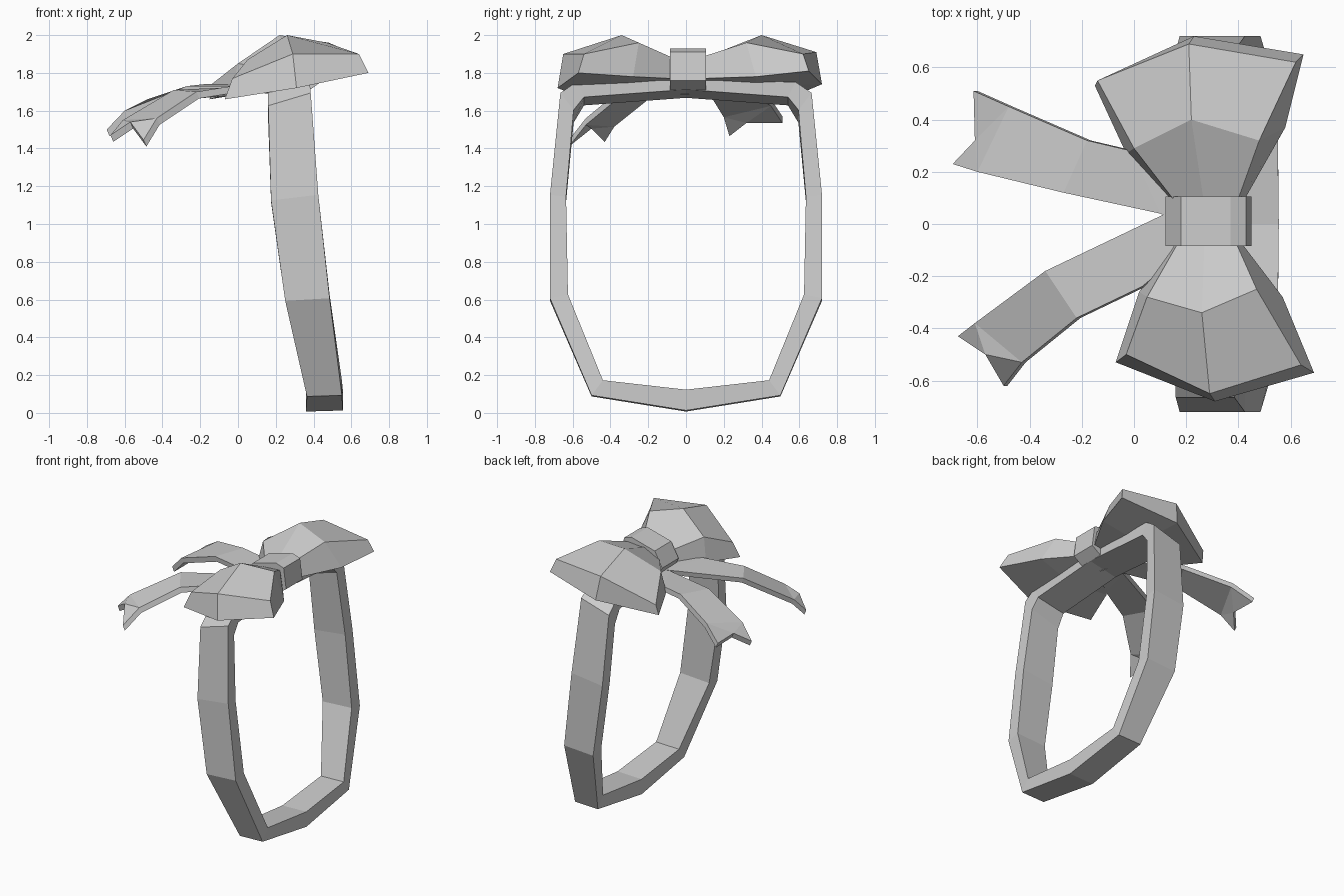
import bpy
import bmesh

default_cube = bpy.data.objects.get("Cube")
if default_cube:
    bpy.data.objects.remove(default_cube, do_unlink=True)

# Single plain grey for the whole piece
grey = bpy.data.materials.new("plain_grey")
grey.use_nodes = True
colour = (0.6, 0.6, 0.6, 1.0)
grey.diffuse_color = colour
grey.node_tree.nodes["Principled BSDF"].inputs["Base Color"].default_value = colour


def finish(bm, name):
    """Turn a bmesh into a flat shaded object with outward normals."""
    bmesh.ops.recalc_face_normals(bm, faces=bm.faces[:])
    mesh = bpy.data.meshes.new(name)
    bm.to_mesh(mesh)
    bm.free()
    mesh.materials.append(grey)
    obj = bpy.data.objects.new(name, mesh)
    bpy.context.scene.collection.objects.link(obj)
    return obj


def bridge(bm, first, second):
    """Join two equal rings of vertices with quads."""
    count = len(first)
    for i in range(count):
        j = (i + 1) % count
        bm.faces.new((first[i], first[j], second[j], second[i]))


def make_rings(bm, sections):
    return [[bm.verts.new(point) for point in section] for section in sections]


# Band: half profile from bottom to top as
# (outer y, outer z, inner y, inner z, left x, right x, tilt)
band_half = [
    (0, 0.01, 0, 0.12, 0.36, 0.555, 0.03),
    (0.5, 0.09, 0.44, 0.17, 0.365, 0.55, 0.03),
    (0.72, 0.6, 0.625, 0.62, 0.25, 0.485, 0.06),
    (0.72, 1.14, 0.635, 1.13, 0.175, 0.425, 0.12),
    (0.665, 1.66, 0.595, 1.57, 0.16, 0.385, 0.3),
    (0.58, 1.73, 0.54, 1.65, 0.16, 0.38, 0.2),
    (0, 1.74, 0, 1.69, 0.16, 0.38, 0.2),
]


def band_section(station, side):
    outer_y, outer_z, inner_y, inner_z, left, right, tilt = station
    lift = tilt * (right - left) / 2
    return [
        (left, side * outer_y, outer_z - lift),
        (right, side * outer_y, outer_z + lift),
        (right, side * inner_y, inner_z + lift),
        (left, side * inner_y, inner_z - lift),
    ]


bm = bmesh.new()
sections = [band_section(station, 1) for station in band_half]
sections += [band_section(station, -1) for station in reversed(band_half[1:-1])]
rings = make_rings(bm, sections)
for index, ring in enumerate(rings):
    bridge(bm, ring, rings[(index + 1) % len(rings)])
finish(bm, "band")


# Bow loops: rings run top left, top middle, top right,
# then bottom right, bottom middle, bottom left
def bow_loop(name, side, middle, outer):
    root = [
        (0.17, side * 0.07, 1.82), (0.27, side * 0.07, 1.87),
        (0.39, side * 0.07, 1.88), (0.41, side * 0.07, 1.77),
        (0.28, side * 0.07, 1.73), (0.16, side * 0.07, 1.71),
    ]
    bm = bmesh.new()
    rings = make_rings(bm, [root, middle, outer])
    for first, second in zip(rings, rings[1:]):
        bridge(bm, first, second)
    bm.faces.new(rings[0])
    # The outer end folds along its middle crease
    tl, tm, tr, br, bmid, bl = rings[-1]
    bm.faces.new((tl, tm, bmid, bl))
    bm.faces.new((tm, tr, br, bmid))
    finish(bm, name)


bow_loop(
    "front_bow_loop", -1,
    [(0.05, -0.28, 1.87), (0.26, -0.34, 2), (0.47, -0.25, 1.96),
     (0.57, -0.28, 1.78), (0.28, -0.33, 1.73), (0.02, -0.26, 1.7)],
    [(-0.03, -0.5, 1.77), (0.29, -0.65, 1.9), (0.64, -0.54, 1.9),
     (0.69, -0.57, 1.8), (0.31, -0.68, 1.72), (-0.07, -0.53, 1.66)],
)
bow_loop(
    "back_bow_loop", 1,
    [(0, 0.29, 1.85), (0.22, 0.4, 2), (0.48, 0.32, 1.96),
     (0.58, 0.37, 1.78), (0.26, 0.37, 1.73), (-0.03, 0.27, 1.7)],
    [(-0.14, 0.55, 1.74), (0.21, 0.69, 1.91), (0.62, 0.62, 1.9),
     (0.65, 0.65, 1.81), (0.23, 0.72, 1.74), (-0.15, 0.53, 1.66)],
)

# Knot: a faceted wrap around the middle of the bow
knot_profile = [
    (0.12, 1.77), (0.18, 1.88), (0.37, 1.93), (0.43, 1.91),
    (0.45, 1.76), (0.38, 1.71), (0.15, 1.7),
]
bm = bmesh.new()
ends = make_rings(bm, [[(x, y, z) for x, z in knot_profile] for y in (-0.085, 0.105)])
bridge(bm, *ends)
for ring in ends:
    bm.faces.new(ring)
finish(bm, "knot")


# Ribbon tails: pairs of edge points, ending in a swallowtail notch
def ribbon_tail(name, pairs, tips, notch):
    bm = bmesh.new()
    rows = make_rings(bm, pairs)
    for (a, b), (c, d) in zip(rows, rows[1:]):
        bm.faces.new((a, b, d, c))
    a, b = rows[-1]
    tip_a, tip_b = [bm.verts.new(tip) for tip in tips]
    middle = bm.verts.new(notch)
    bm.faces.new((a, middle, tip_a))
    bm.faces.new((a, b, middle))
    bm.faces.new((b, tip_b, middle))
    # Give the strip its thickness by extruding it downwards
    for face in bm.faces:
        face.normal_update()
    grown = bmesh.ops.extrude_face_region(bm, geom=bm.faces[:], use_keep_orig=True)
    lower = [v for v in grown["geom"] if isinstance(v, bmesh.types.BMVert)]
    bmesh.ops.translate(bm, verts=lower, vec=(0.015, 0, -0.035))
    finish(bm, name)


ribbon_tail(
    "front_ribbon_tail",
    [((0.26, 0.1, 1.73), (0.2, -0.1, 1.73)),
     ((0.1, 0.03, 1.73), (0.03, -0.24, 1.74)),
     ((-0.34, -0.18, 1.71), (-0.22, -0.36, 1.7)),
     ((-0.61, -0.38, 1.55), (-0.43, -0.53, 1.56))],
    [(-0.675, -0.43, 1.47), (-0.5, -0.62, 1.445)],
    (-0.57, -0.5, 1.54),
)
ribbon_tail(
    "back_ribbon_tail",
    [((0.26, -0.03, 1.72), (0.2, 0.17, 1.72)),
     ((0.1, 0.04, 1.73), (-0.01, 0.28, 1.74)),
     ((-0.27, 0.12, 1.73), (-0.18, 0.32, 1.74)),
     ((-0.6, 0.2, 1.6), (-0.48, 0.45, 1.66))],
    [(-0.695, 0.23, 1.5), (-0.615, 0.51, 1.57)],
    (-0.61, 0.32, 1.57),
)
